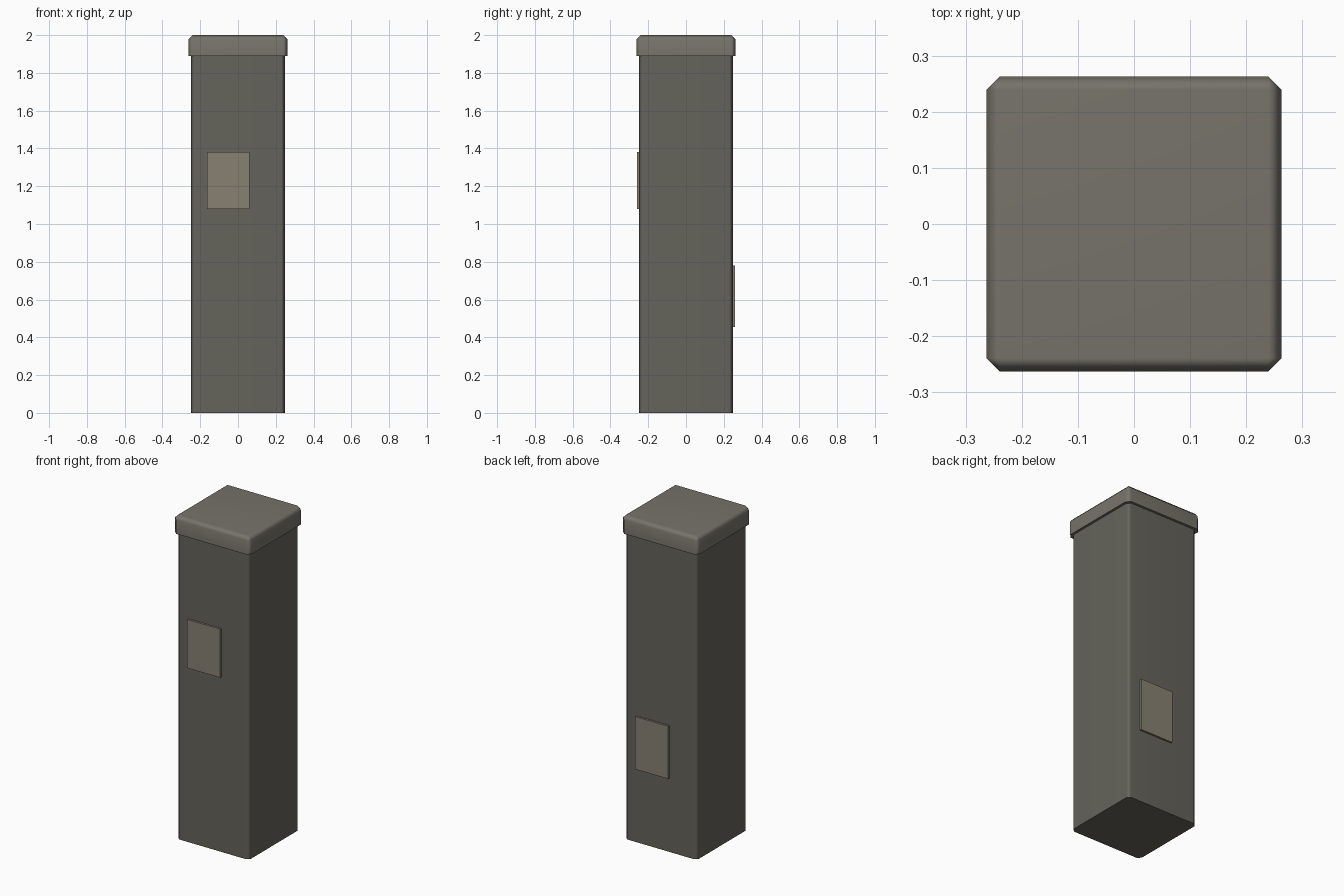
import bpy, bmesh, math

if "Cube" in bpy.data.objects:
    bpy.data.objects.remove(bpy.data.objects["Cube"])


def material(name, rgb):
    m = bpy.data.materials.new(name)
    m.diffuse_color = (*rgb, 1)
    m.use_nodes = True
    m.node_tree.nodes["Principled BSDF"].inputs["Base Color"].default_value = m.diffuse_color
    return m


def box(name, lo, hi, mat, chamfer=0, bevel_top=False):
    """Box between two corners, with chamfered uprights and optionally a chamfered top rim."""
    bm = bmesh.new()
    bmesh.ops.create_cube(bm, size=1)
    for v in bm.verts:
        v.co = [(a + b) / 2 + c * (b - a) for a, b, c in zip(lo, hi, v.co)]
    if chamfer:
        edges = [e for e in bm.edges
                 if abs(e.verts[0].co.z - e.verts[1].co.z) > 1e-4
                 or (bevel_top and min(v.co.z for v in e.verts) > hi[2] - 1e-4)]
        bmesh.ops.bevel(bm, geom=edges, offset=chamfer, segments=1,
                        profile=0.5, affect='EDGES')
    mesh = bpy.data.meshes.new(name)
    bm.to_mesh(mesh)
    bm.free()
    obj = bpy.data.objects.new(name, mesh)
    bpy.context.collection.objects.link(obj)
    mesh.materials.append(mat)
    if chamfer:
        # soft shading across the chamfers, flat shading on the large faces
        bpy.ops.object.select_all(action='DESELECT')
        obj.select_set(True)
        bpy.context.view_layer.objects.active = obj
        bpy.ops.object.shade_smooth_by_angle(angle=math.radians(60))
        wn = obj.modifiers.new("weighted_normals", 'WEIGHTED_NORMAL')
        wn.keep_sharp = True
    return obj


post_mat = material("dark_stone", (0.13, 0.125, 0.105))
cap_mat = material("light_stone", (0.18, 0.172, 0.142))
plate_mat = material("tan_patch", (0.25, 0.22, 0.17))

# Square shaft and overhanging cap
box("pillar_shaft", (-.248, -.248, 0), (.248, .248, 1.9), post_mat, 0.02)
box("pillar_cap", (-.263, -.263, 1.89), (.263, .263, 2), cap_mat, 0.024, True)

# Thin raised patches on front and back
box("front_patch", (-.165, -.26, 1.08), (.06, -.24, 1.38), plate_mat)
box("back_patch", (-.06, .24, .455), (.165, .26, .78), plate_mat)
